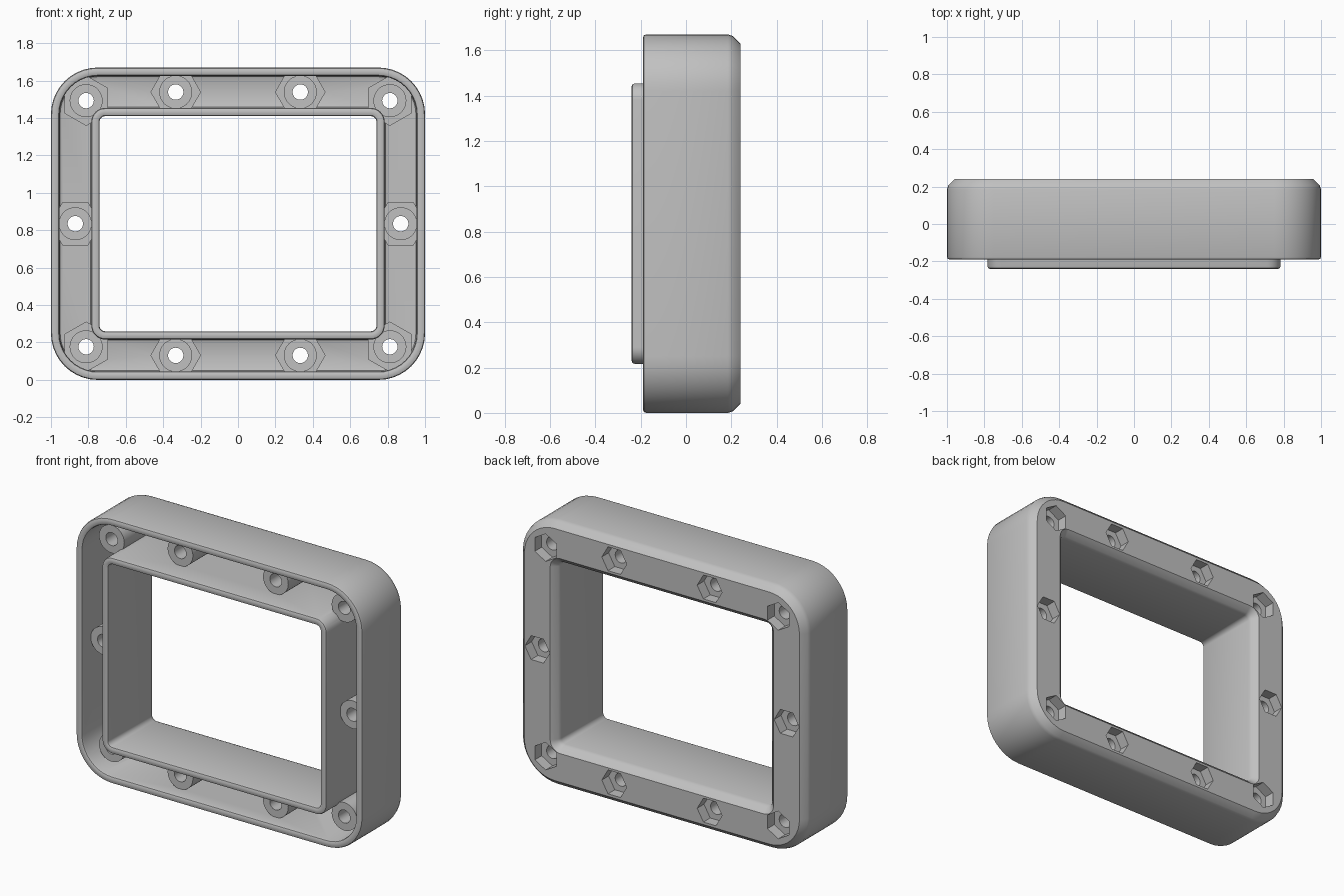
import bpy, bmesh, math
from mathutils import Matrix, Vector

cube = bpy.data.objects.get("Cube")
if cube:
    bpy.data.objects.remove(cube, do_unlink=True)

MID = 0.835      # height of the frame centre
SLIM = 0.165     # half width minus half height

grey = bpy.data.materials.new("plain grey")
grey.use_nodes = True
grey.diffuse_color = (0.53, 0.53, 0.53, 1)
grey.node_tree.nodes["Principled BSDF"].inputs["Base Color"].default_value = grey.diffuse_color


def finish(bm, name):
    bmesh.ops.recalc_face_normals(bm, faces=bm.faces)
    mesh = bpy.data.meshes.new(name)
    bm.to_mesh(mesh)
    bm.free()
    mesh.materials.append(grey)
    obj = bpy.data.objects.new(name, mesh)
    bpy.context.collection.objects.link(obj)
    return obj


def rounded_loop(bm, half, y, steps=10):
    """Rounded rectangle of vertices, standing at depth y."""
    r = half - 0.75 if half > 0.85 else half - 0.71
    verts = []
    for quarter, (sx, sz) in enumerate([(1, 1), (-1, 1), (-1, -1), (1, -1)]):
        for i in range(steps + 1):
            a = math.pi / 2 * (quarter + i / steps)
            verts.append(bm.verts.new((sx * (half - r) + r * math.cos(a), y,
                                       MID + sz * (half - SLIM - r) + r * math.sin(a))))
    return verts


def sweep(name, profile):
    """Carry a closed (half width, depth) profile around the frame."""
    bm = bmesh.new()
    loops = [rounded_loop(bm, h, y) for h, y in profile]
    for k, a in enumerate(loops):
        b = loops[(k + 1) % len(loops)]
        for i in range(len(a)):
            j = (i + 1) % len(a)
            bm.faces.new((a[i], a[j], b[j], b[i]))
    return finish(bm, name)


def prisms(name, spots, sides, radius, y0, y1):
    """One prism along y at each (x, z, turn) spot."""
    bm = bmesh.new()
    for x, z, turn in spots:
        place = (Matrix.Translation(Vector((x, (y0 + y1) / 2, MID + z)))
                 @ Matrix.Rotation(turn, 4, 'Y') @ Matrix.Rotation(math.pi / 2, 4, 'X'))
        bmesh.ops.create_cone(bm, cap_ends=True, segments=sides, radius1=radius,
                              radius2=radius, depth=y1 - y0, matrix=place)
    return finish(bm, name)


def combine(target, tool, operation):
    mod = target.modifiers.new(operation.lower(), 'BOOLEAN')
    mod.operation = operation
    mod.solver = 'EXACT'
    mod.object = tool
    with bpy.context.temp_override(object=target, active_object=target,
                                   selected_objects=[target]):
        bpy.ops.object.modifier_apply(modifier=mod.name)
    bpy.data.objects.remove(tool, do_unlink=True)


# Frame: outer wall, back floor and taller inner wall
frame = sweep("frame", [
    (1.0, 0.185), (0.993, 0.207), (0.96, 0.24),                       # outer back chamfer
    (0.78, 0.24), (0.747, 0.207), (0.74, 0.185),                      # opening chamfer
    (0.74, -0.225), (0.744, -0.236), (0.755, -0.24),                  # inner rim
    (0.77, -0.24), (0.78, -0.236), (0.784, -0.225),
    (0.784, 0.175), (0.788, 0.186), (0.799, 0.19),                    # trough floor
    (0.94, 0.19), (0.951, 0.186), (0.955, 0.175),
    (0.955, -0.175), (0.959, -0.186), (0.968, -0.19),                 # outer rim
    (0.985, -0.19), (0.996, -0.186), (1.0, -0.175)])

# Screw positions; a cone's first corner is at the side or the top
bm = bmesh.new()
probe = bmesh.ops.create_circle(bm, segments=6, radius=1)["verts"]
corner_on_x = max(v.co.x for v in probe) > 0.95
bm.free()
SIDE, TOP = (0, math.pi / 6) if corner_on_x else (math.pi / 6, 0)
spots = [(s * 0.87, 0, SIDE) for s in (-1, 1)]
for sx in (-1, 1):
    for sz in (-1, 1):
        spots.append((sx * 0.333, sz * 0.704, SIDE))
        spots.append((sx * 0.812, sz * 0.658, TOP))

# Hexagonal nut housings, trimmed to the trough
housings = prisms("nut_housings", spots, 6, 0.135, 0.128, 0.203)
trough = sweep("trough_limit", [(0.97, 0.3), (0.765, 0.3), (0.765, 0.0), (0.97, 0.0)])
combine(housings, trough, 'INTERSECT')
combine(frame, housings, 'UNION')

# Round screw posts, nut pockets and screw holes
combine(frame, prisms("screw_posts", spots, 40, 0.088, -0.1, 0.15), 'UNION')
combine(frame, prisms("nut_pockets", spots, 6, 0.087, 0.172, 0.3), 'DIFFERENCE')
combine(frame, prisms("screw_holes", spots, 32, 0.041, -0.3, 0.31), 'DIFFERENCE')

# Smooth corners, crisp edges
bpy.ops.object.select_all(action='DESELECT')
frame.select_set(True)
bpy.context.view_layer.objects.active = frame
bpy.ops.object.shade_smooth_by_angle(angle=math.radians(30))
